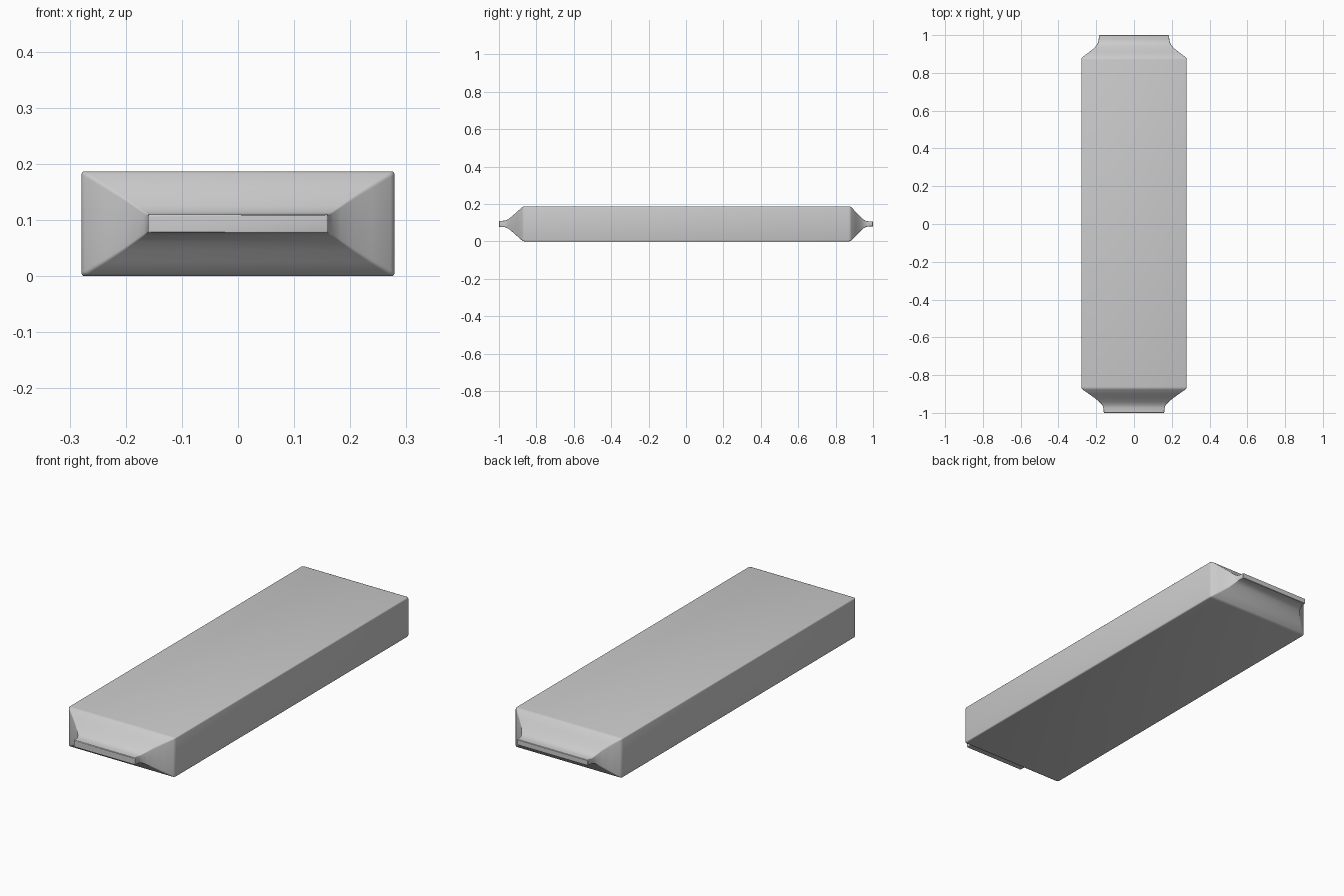
import bpy, bmesh, math

ZC = 0.0935  # mid height of the bar

# Lengthwise stations: (y, half width, half height, corner radius)
stations = [
    (-1.000, 0.157, 0.0145, 0.002),
    (-0.998, 0.160, 0.0165, 0.003),
    (-0.972, 0.162, 0.0170, 0.003),
    (-0.958, 0.168, 0.0210, 0.003),
    (-0.942, 0.183, 0.0310, 0.003),
    (-0.922, 0.207, 0.0480, 0.004),
    (-0.900, 0.238, 0.0680, 0.005),
    (-0.876, 0.272, 0.0890, 0.006),
    (-0.870, 0.277, 0.0922, 0.006),
    (-0.862, 0.279, 0.0935, 0.006),
    (0.870, 0.279, 0.0935, 0.006),
    (0.878, 0.277, 0.0922, 0.006),
    (0.884, 0.272, 0.0890, 0.006),
    (0.908, 0.240, 0.0640, 0.005),
    (0.930, 0.212, 0.0410, 0.004),
    (0.948, 0.197, 0.0240, 0.003),
    (0.962, 0.190, 0.0160, 0.003),
    (0.978, 0.187, 0.0135, 0.003),
    (0.998, 0.185, 0.0130, 0.003),
    (1.000, 0.183, 0.0115, 0.002),
]


def rounded_section(bm, y, hw, hh, r, steps=3):
    ring = []
    for k, (sx, sz) in enumerate([(1, 1), (-1, 1), (-1, -1), (1, -1)]):
        for i in range(steps + 1):
            a = math.pi / 2 * (k + i / steps)
            x = sx * (hw - r) + r * math.cos(a)
            z = sz * (hh - r) + r * math.sin(a)
            ring.append(bm.verts.new((x, y, ZC + z)))
    return ring


# Wrapped bar: rounded box body tapering into flat crimped ends
bm = bmesh.new()
rings = [rounded_section(bm, *s) for s in stations]
for a, b in zip(rings, rings[1:]):
    n = len(a)
    for i in range(n):
        j = (i + 1) % n
        bm.faces.new((a[i], a[j], b[j], b[i]))
bm.faces.new(rings[0])
bm.faces.new(rings[-1])
bmesh.ops.recalc_face_normals(bm, faces=bm.faces)
mesh = bpy.data.meshes.new("wrapped_bar")
bm.to_mesh(mesh)
bm.free()

bar = bpy.data.objects.new("wrapped_bar", mesh)
bpy.context.collection.objects.link(bar)
bpy.context.view_layer.objects.active = bar
bar.select_set(True)
bpy.ops.object.shade_smooth_by_angle(angle=math.radians(35))
